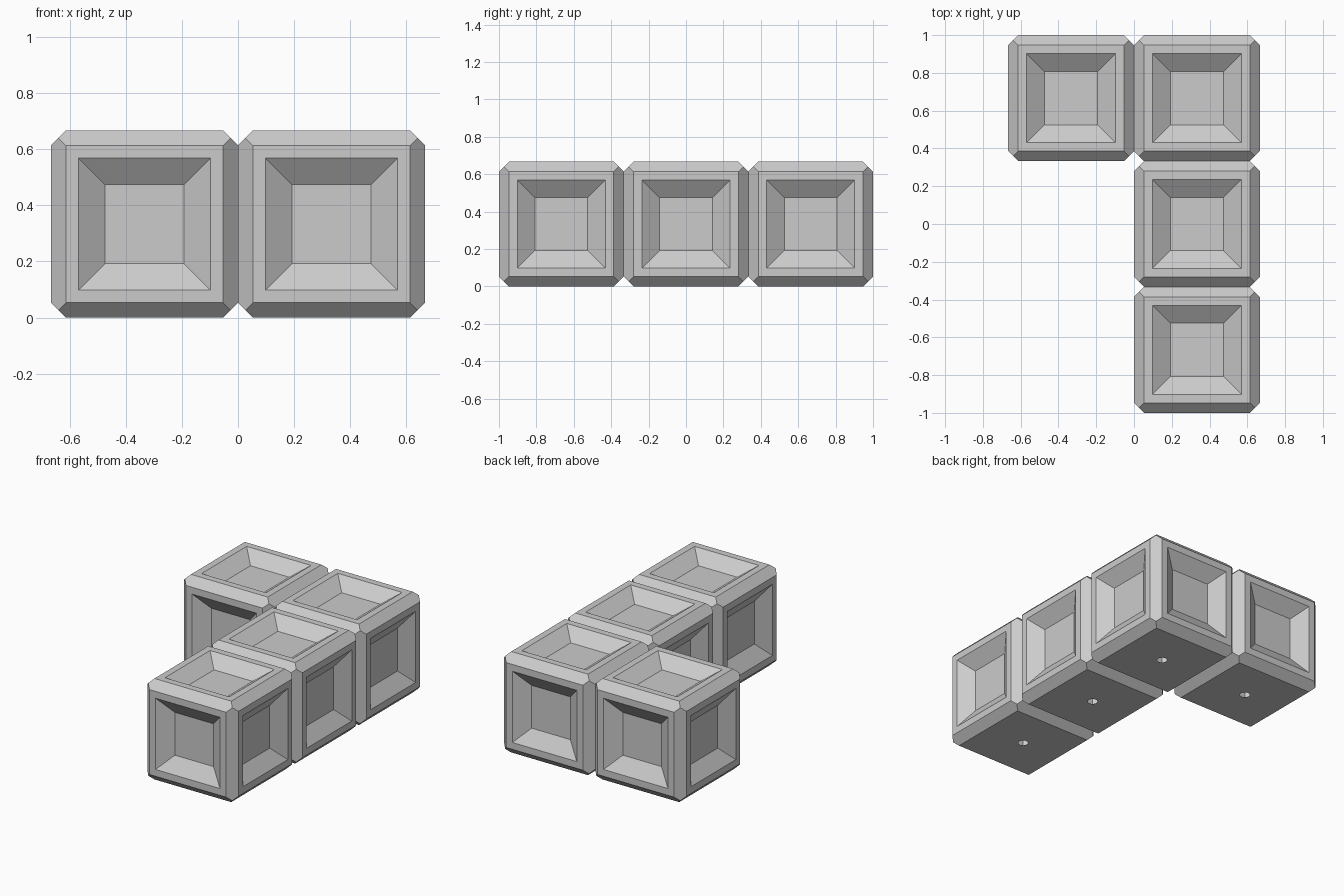
import bpy
import bmesh
from itertools import product
from mathutils import Matrix, Vector

if "Cube" in bpy.data.objects:
    bpy.data.objects.remove(bpy.data.objects["Cube"], do_unlink=True)

SIZE = 2 / 3
HALF = SIZE / 2
FLAT = HALF - 0.053        # half width of each flat side inside the chamfers
MITRE = (HALF + FLAT) / 2  # where three chamfers meet
HOLE_RADIUS = 0.03

grey = bpy.data.materials.new("light grey")
grey.use_nodes = True
colour = (0.6, 0.6, 0.6, 1)
grey.diffuse_color = colour
grey.node_tree.nodes["Principled BSDF"].inputs["Base Color"].default_value = colour


def block_mesh():
    bm = bmesh.new()

    # Chamfered cube with mitred corners
    for sx, sy, sz in product((-1, 1), repeat=3):
        for axis in range(3):
            p = [FLAT] * 3
            p[axis] = HALF
            bm.verts.new((sx * p[0], sy * p[1], sz * p[2]))
        bm.verts.new((sx * MITRE, sy * MITRE, sz * MITRE))
    bmesh.ops.convex_hull(bm, input=bm.verts[:])
    bmesh.ops.dissolve_limit(bm, angle_limit=0.02, verts=bm.verts[:], edges=bm.edges[:])
    bmesh.ops.recalc_face_normals(bm, faces=bm.faces[:])
    bm.normal_update()

    # Sloped square recess on the top and the four sides
    sides = [f for f in bm.faces if max(abs(c) for c in f.normal) > 0.95]
    bottom = min(sides, key=lambda f: f.normal.z)
    panels = [f for f in sides if f != bottom]
    bmesh.ops.inset_individual(bm, faces=panels, thickness=0.045, use_even_offset=True)
    bmesh.ops.inset_individual(bm, faces=panels, thickness=0.094, depth=-0.067,
                               use_even_offset=True)

    # Flat underside with a small round opening
    rim = list(bottom.edges)
    bmesh.ops.delete(bm, geom=[bottom], context="FACES_ONLY")
    ring = bmesh.ops.create_circle(bm, cap_ends=False, segments=16, radius=HOLE_RADIUS,
                                   matrix=Matrix.Translation((0, 0, -HALF)))
    rim += list({e for v in ring["verts"] for e in v.link_edges})
    filled = bmesh.ops.triangle_fill(bm, edges=rim, use_beauty=True,
                                     normal=Vector((0, 0, -1)))
    bm.normal_update()
    for f in filled["geom"]:
        if isinstance(f, bmesh.types.BMFace) and f.normal.z > 0:
            f.normal_flip()

    mesh = bpy.data.meshes.new("recessed_block")
    bm.to_mesh(mesh)
    bm.free()
    mesh.materials.append(grey)
    return mesh


# Three blocks in a row, with a fourth beside the rear one
mesh = block_mesh()
layout = {
    "front_block": (HALF, -SIZE),
    "middle_block": (HALF, 0),
    "rear_block": (HALF, SIZE),
    "rear_side_block": (-HALF, SIZE),
}
for name, (x, y) in layout.items():
    block = bpy.data.objects.new(name, mesh)
    block.location = (x, y, HALF)
    bpy.context.collection.objects.link(block)
